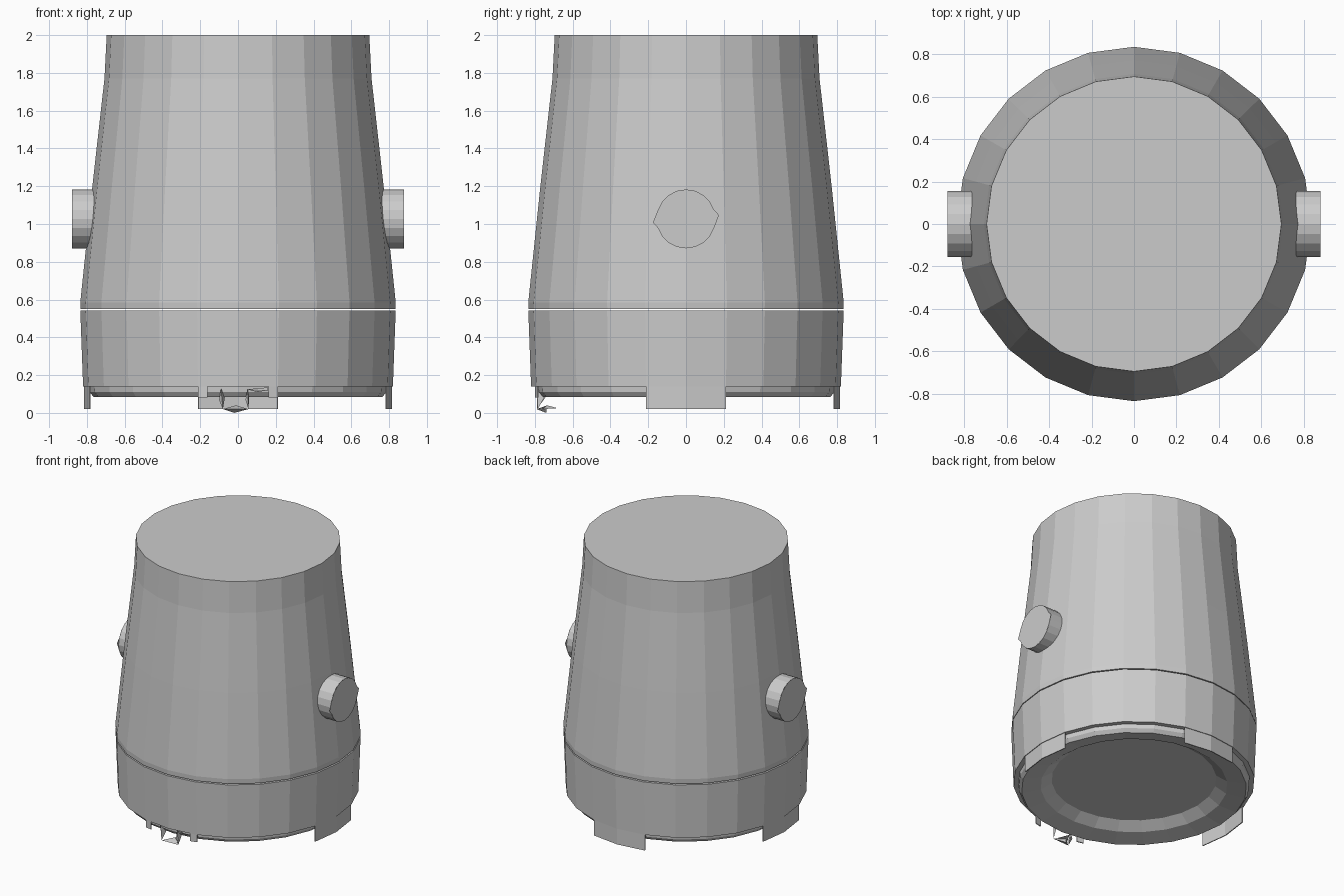
import bpy, bmesh
from math import sin, cos, pi, radians

if "Cube" in bpy.data.objects:
    bpy.data.objects.remove(bpy.data.objects["Cube"])

N = 24  # sides of the round shell


def finish(name, bm, solid=True):
    if solid:
        bmesh.ops.recalc_face_normals(bm, faces=bm.faces)
    me = bpy.data.meshes.new(name)
    bm.to_mesh(me)
    bm.free()
    ob = bpy.data.objects.new(name, me)
    bpy.context.collection.objects.link(ob)
    return ob


def polar(r, deg, z):
    return (r * cos(radians(deg)), r * sin(radians(deg)), z)


def lathe(name, profile):
    bm = bmesh.new()
    rings = [[bm.verts.new(polar(r, 360 * i / N, z)) for i in range(N)]
             for r, z in profile]
    for a, b in zip(rings, rings[1:]):
        for i in range(N):
            j = (i + 1) % N
            bm.faces.new((a[i], a[j], b[j], b[i]))
    bm.faces.new(rings[0])
    bm.faces.new(rings[-1])
    return finish(name, bm)


def tab(name, angles, z0, z1, r_out=0.815, r_in=0.808):
    """Thin curved plate hanging from the shell rim."""
    bm = bmesh.new()
    cols = [[bm.verts.new(polar(r, a, z)) for r, z in
             ((r_out, z0), (r_out, z1), (r_in, z1), (r_in, z0))] for a in angles]
    for a, b in zip(cols, cols[1:]):
        for k in range(4):
            m = (k + 1) % 4
            bm.faces.new((a[k], a[m], b[m], b[k]))
    bm.faces.new(cols[0])
    bm.faces.new(cols[-1])
    return finish(name, bm)


# Tapered upper housing
lathe("upper_housing", [(0.833, 0.55), (0.835, 0.585), (0.771, 1.2),
                        (0.707, 1.77), (0.695, 2.0)])

# Lower collar with stepped rim and recessed underside
lathe("lower_collar", [(0.835, 0.542), (0.82, 0.14), (0.787, 0.14), (0.785, 0.11),
                       (0.765, 0.085), (0.635, 0.11), (0.56, 0.16)])

# Clip tabs on right, back and left
for name, c in (("right_tab", 0), ("back_tab", 90), ("left_tab", 180)):
    tab(name, (c - 15, c, c + 15), 0.02, 0.142)

# Remains of the broken front tab
tab("front_stub_left", (255, 258.5), 0.082, 0.142)
tab("front_stub_right", (281.5, 285), 0.082, 0.142)
shards = [
    [(-0.09, -0.79, 0.13), (-0.1, -0.77, 0.07), (-0.08, -0.79, 0.02), (-0.07, -0.745, 0.08)],
    [(0.05, -0.79, 0.13), (0.04, -0.79, 0.07), (0.055, -0.785, 0.02), (0.06, -0.745, 0.09)],
    [(-0.08, -0.79, 0.02), (-0.02, -0.74, 0.0), (0.055, -0.785, 0.02), (-0.01, -0.735, 0.04)],
    [(-0.05, -0.77, 0.02), (0.04, -0.76, 0.02), (0.0, -0.68, 0.025), (-0.01, -0.735, 0.04)],
    [(0.05, -0.79, 0.125), (0.16, -0.785, 0.12), (0.16, -0.785, 0.135), (0.1, -0.78, 0.11)],
]
bm = bmesh.new()
for pts in shards:
    v = [bm.verts.new(p) for p in pts]
    for f in ((0, 1, 2), (0, 2, 3), (0, 3, 1), (1, 3, 2)):
        bm.faces.new([v[i] for i in f])
finish("broken_front_tab", bm)

# Side knobs: round drum with a slightly pointed outer face
for name, s in (("right_knob", 1), ("left_knob", -1)):
    bm = bmesh.new()
    n, r, zc = 20, 0.156, 1.027
    ring = [[bm.verts.new((s * x, s * r * cos(2 * pi * i / n), zc + r * sin(2 * pi * i / n)))
             for i in range(n)] for x in (0.76, 0.88)]
    for i in range(n):
        j = (i + 1) % n
        bm.faces.new((ring[0][i], ring[0][j], ring[1][j], ring[1][i]))
    bm.faces.new(ring[0])
    cap = []
    for i in range(n):
        a = 2 * pi * i / n
        y, z = r * cos(a), r * sin(a)
        if i == 0:
            y, z = 0.175, 0.02
        elif i == n // 2:
            y, z = -0.175, -0.02
        cap.append(bm.verts.new((s * 0.8805, s * y, zc + z)))
    bm.faces.new(cap if s > 0 else cap[::-1])
    finish(name, bm)
